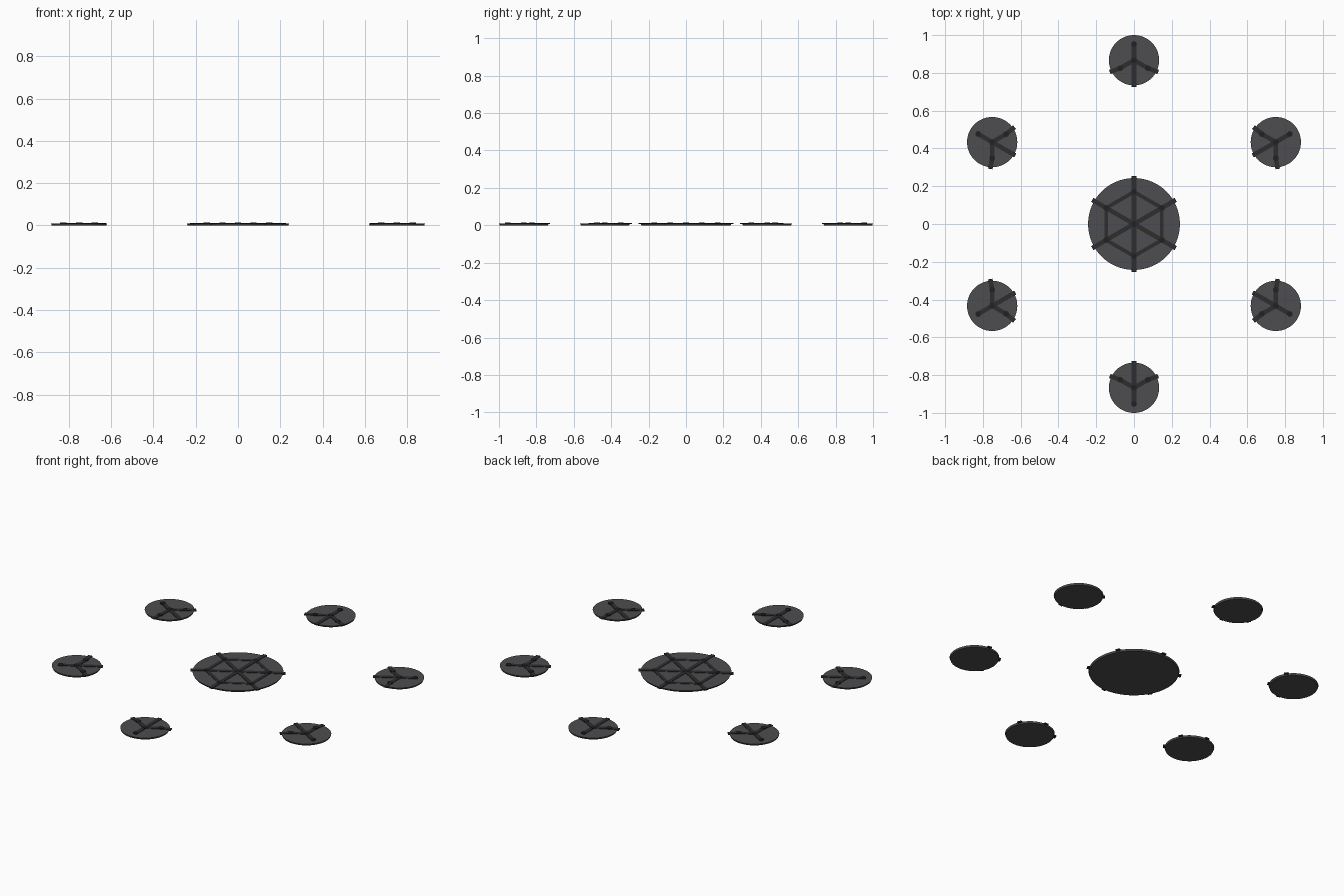
import bpy, math
from mathutils import Vector

if "Cube" in bpy.data.objects:
    bpy.data.objects.remove(bpy.data.objects["Cube"])


def material(name, v):
    m = bpy.data.materials.new(name)
    m.diffuse_color = (v, v, v * 1.05, 1)
    m.use_nodes = True
    m.node_tree.nodes["Principled BSDF"].inputs["Base Color"].default_value = m.diffuse_color
    return m


STONE = material("dark_stone", 0.075)
TRACK = material("track", 0.026)
NODE = material("node", 0.015)


def disc(name, p, r, z0, z1, mat, sides=64, taper=1.0):
    bpy.ops.mesh.primitive_cone_add(vertices=sides, radius1=r * taper, radius2=r,
                                    depth=z1 - z0, location=(p[0], p[1], (z0 + z1) / 2))
    o = bpy.context.object
    o.name = name
    o.data.materials.append(mat)
    bpy.ops.object.shade_smooth_by_angle(angle=math.radians(30))


def bar(name, a, b, width=0.024, z0=0.006, z1=0.0125):
    d = b - a
    bpy.ops.mesh.primitive_cube_add(size=1, location=((a.x + b.x) / 2, (a.y + b.y) / 2, (z0 + z1) / 2))
    o = bpy.context.object
    o.name = name
    o.scale = (d.length, width, z1 - z0)
    o.rotation_euler.z = math.atan2(d.y, d.x)
    o.data.materials.append(TRACK)


def polar(r, deg):
    return Vector((r * math.cos(math.radians(deg)), r * math.sin(math.radians(deg))))


def node(name, p):
    disc(name, p, 0.015, 0.006, 0.0145, NODE, 24)


# central platform with spokes, hexagon track and nodes
centre = Vector((0, 0))
disc("central_platform", centre, 0.243, 0, 0.010, STONE, 96, 0.98)
node("central_node", centre)
for k in range(6):
    a = 30 + 60 * k
    bar("central_spoke", centre, polar(0.255, a))
    bar("hexagon_track", polar(0.17, a), polar(0.17, a + 60), 0.020, z1=0.012)
    node("hexagon_node", polar(0.17, a))

# six outer platforms with three-way junctions
for k in range(6):
    a = 30 + 60 * k
    c = polar(0.867, a)
    disc("outer_platform", c, 0.133, 0, 0.010, STONE, 64, 0.97)
    node("junction_node", c)
    bar("inward_track", c, c + polar(0.141, a + 180))
    tip = c + polar(0.086, a)
    bar("outward_track", c, tip)
    node("outer_node", tip)
    for s in (-1, 1):
        # side arm, bending outward past its node
        elbow = c + polar(0.085, a + s * 120)
        bar("side_track", c, elbow)
        bar("side_track_end", elbow, elbow + polar(0.058, a + s * 110))
        node("side_node", elbow)
